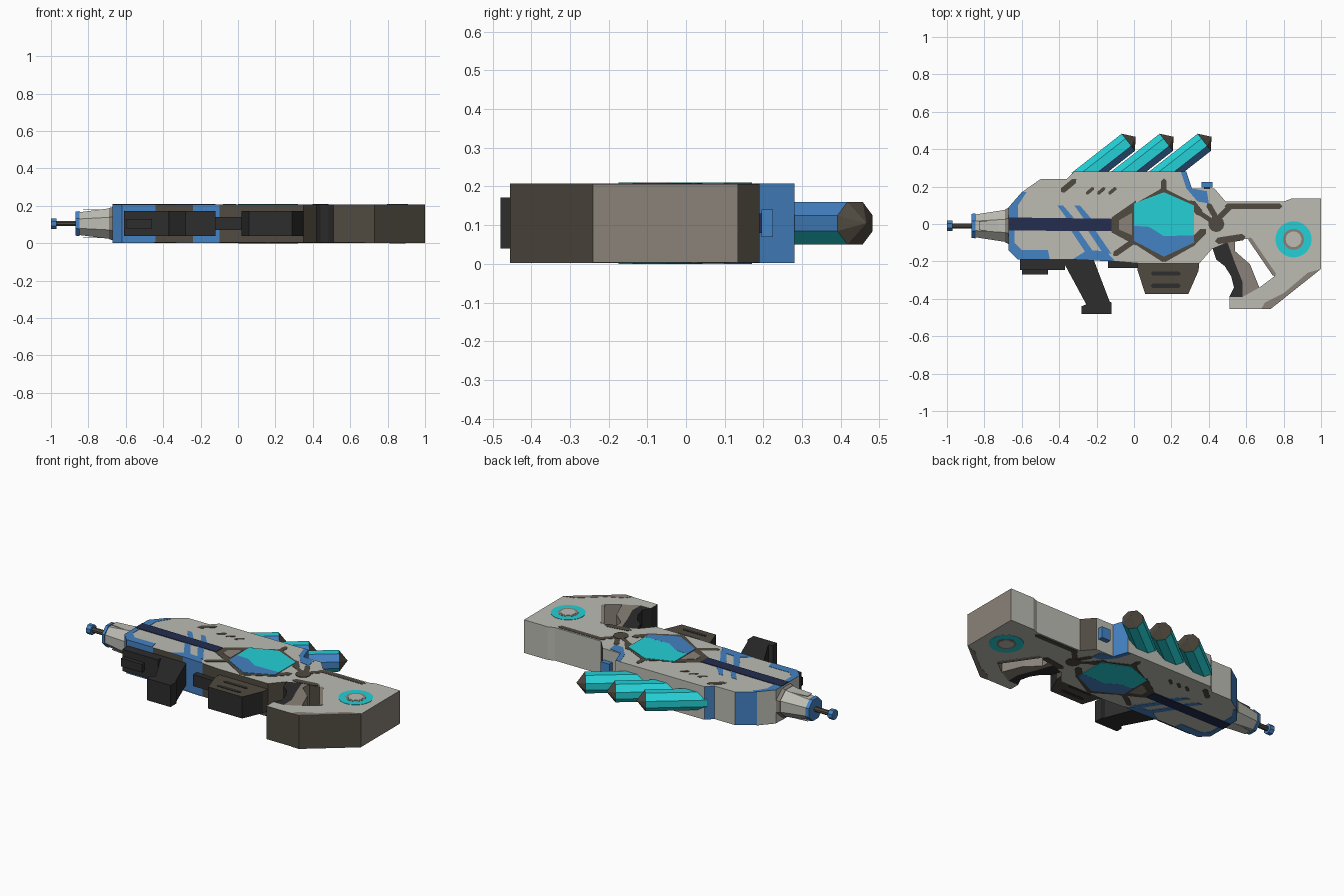
import bpy, bmesh, math
from mathutils import Vector, Matrix

if "Cube" in bpy.data.objects:
    bpy.data.objects.remove(bpy.data.objects["Cube"])

# ---------- palette ----------
def lin(c):
    c /= 255
    return c / 12.92 if c <= 0.04045 else ((c + 0.055) / 1.055) ** 2.4

PALETTE = dict(light=(188, 188, 180), taupe=(138, 130, 121), brown=(80, 74, 64),
               black=(45, 45, 45), blue=(68, 130, 195), navy=(35, 45, 78),
               cyan=(36, 208, 214))
NAMES = list(PALETTE)
MATS = []
for n, rgb in PALETTE.items():
    m = bpy.data.materials.new(n)
    m.diffuse_color = (*[lin(c) for c in rgb], 1)
    m.use_nodes = True
    m.node_tree.nodes["Principled BSDF"].inputs["Base Color"].default_value = m.diffuse_color
    MATS.append(m)

Z0, Z1 = 0.004, 0.206      # slab thickness of the body
MID = 0.105

# ---------- helpers ----------
def finish(name, bm):
    bmesh.ops.recalc_face_normals(bm, faces=bm.faces)
    me = bpy.data.meshes.new(name)
    bm.to_mesh(me)
    bm.free()
    for m in MATS:
        me.materials.append(m)
    ob = bpy.data.objects.new(name, me)
    bpy.context.collection.objects.link(ob)
    return ob

def extrude(bm, pts, z0, z1, cap, sides=None):
    """Prism from an outline; sides gives one colour per edge."""
    lo = [bm.verts.new((x, y, z0)) for x, y in pts]
    hi = [bm.verts.new((x, y, z1)) for x, y in pts]
    for ring in (lo, hi):
        bm.faces.new(ring).material_index = NAMES.index(cap)
    for i in range(len(pts)):
        j = (i + 1) % len(pts)
        f = bm.faces.new((lo[i], lo[j], hi[j], hi[i]))
        f.material_index = NAMES.index(sides[i] if sides else cap)

def prism(name, pts, z0, z1, cap, sides=None):
    bm = bmesh.new()
    extrude(bm, pts, z0, z1, cap, sides)
    return finish(name, bm)

def box(name, x0, x1, y0, y1, z0, z1, mat):
    return prism(name, [(x0, y0), (x1, y0), (x1, y1), (x0, y1)], z0, z1, mat)

def plates(name, outlines, mat, layer=1, base=(Z0, Z1)):
    """Thin painted plates on both flat sides."""
    bm = bmesh.new()
    t = 0.0018 * layer
    for pts in outlines:
        extrude(bm, pts, base[1] - 0.001, base[1] + t, mat)
        extrude(bm, pts, base[0] - t, base[0] + 0.001, mat)
    return finish(name, bm)

def stroke(a, b, w):
    """Outline of a straight bar with pointed ends."""
    a, b = Vector(a), Vector(b)
    d = (b - a).normalized() * w / 2
    n = Vector((-d.y, d.x))
    return [tuple(p) for p in (a - n, a - d, a + n, b + n, b + d, b - n)]

def circle(cx, cy, r, n=24):
    return [(cx + r * math.cos(math.tau * i / n), cy + r * math.sin(math.tau * i / n)) for i in range(n)]

def loft_x(name, rings, mat, sides=8):
    """Faceted barrel along x; rings are (x, half_y, half_z)."""
    bm = bmesh.new()
    loops = []
    for x, ry, rz in rings:
        k = 1 / math.cos(math.pi / sides)
        loops.append([bm.verts.new((x, -0.01 + ry * k * math.cos(math.tau * (i + .5) / sides),
                                    MID + rz * k * math.sin(math.tau * (i + .5) / sides))) for i in range(sides)])
    for a, b in zip(loops, loops[1:]):
        for i in range(sides):
            j = (i + 1) % sides
            bm.faces.new((a[i], a[j], b[j], b[i]))
    bm.faces.new(loops[0])
    bm.faces.new(loops[-1])
    for f in bm.faces:
        f.material_index = NAMES.index(mat)
    return finish(name, bm)

# ---------- main body and stock: x, y, colour of the side that follows ----------
BODY = [(-.67, .09, 'light'), (-.60, .17, 'blue'), (-.50, .24, 'light'), (-.36, .24, 'blue'),
        (-.32, .28, 'light'), (.28, .28, 'blue'), (.31, .19, 'light'), (.43, .19, 'brown'),
        (.49, .12, 'light'), (.80, .12, 'light'), (.84, .135, 'light'), (1, .135, 'taupe'),
        (1, -.24, 'brown'), (.73, -.455, 'brown'), (.51, -.455, 'black'), (.51, -.39, 'brown'),
        (.58, -.39, 'taupe'), (.67, -.34, 'taupe'), (.75, -.28, 'brown'), (.61, -.08, 'brown'),
        (.54, -.08, 'brown'), (.42, -.13, 'brown'), (.35, -.21, 'brown'), (.02, -.21, 'brown'),
        (-.10, -.20, 'blue'), (-.24, -.19, 'brown'), (-.44, -.19, 'blue'), (-.62, -.19, 'blue'),
        (-.67, -.14, 'light')]
prism('body_and_stock', [p[:2] for p in BODY], Z0, Z1, 'light', [p[2] for p in BODY])

# ---------- rear grip ----------
prism('grip_back', [(.54, -.08), (.54, -.145), (.62, -.215), (.67, -.34), (.58, -.39),
                    (.58, -.31), (.54, -.21), (.50, -.10)], Z0, Z1, 'taupe')
prism('grip_front', [(.42, -.13), (.44, -.19), (.485, -.225), (.52, -.28), (.535, -.34), (.51, -.39),
                     (.58, -.39), (.58, -.31), (.54, -.21), (.50, -.09)], Z0, Z1, 'black')

# ---------- magazine and underside parts ----------
prism('magazine', [(.02, -.2), (.35, -.2), (.345, -.25), (.29, -.375), (.06, -.375), (.02, -.25)],
      .04, .172, 'brown', ['brown', 'brown', 'black', 'black', 'black', 'brown'])
plates('magazine_slots', [stroke((.10, y), (.24, y), .022) for y in (-.265, -.33)], 'black', 1, (.04, .172))
box('magazine_connector', -.14, .02, -.235, -.18, .07, .14, 'black')
prism('fore_grip', [(-.39, -.18), (-.22, -.18), (-.13, -.415), (-.12, -.42), (-.12, -.48),
                    (-.28, -.48), (-.28, -.44), (-.255, -.43)], .04, .172, 'black')
box('rail_block', -.61, -.37, -.245, -.18, .04, .172, 'black')
box('rail_foot', -.60, -.46, -.27, -.24, .08, .13, 'black')
box('top_knob', .375, .405, .18, .205, .08, .13, 'navy')
box('top_knob_cap', .36, .42, .195, .225, .07, .14, 'blue')

# ---------- barrel ----------
loft_x('barrel', [(-.855, .06, .06), (-.66, .09, .085)], 'light')
loft_x('barrel_collar', [(-.69, .088, .083), (-.665, .10, .09)], 'taupe')
loft_x('barrel_ring', [(-.868, .064, .064), (-.848, .067, .067)], 'blue')
loft_x('muzzle_rod', [(-.98, .014, .014), (-.86, .014, .014)], 'brown')
loft_x('muzzle_tip', [(-1, .028, .028), (-.97, .028, .028)], 'blue')
plates('barrel_inlays', [[(-.83, .012), (-.68, .028), (-.68, -.048), (-.83, -.032)]], 'light', 1,
       (MID - .075, MID + .075))

# ---------- three energy crystals ----------
SECTION = [(.058, .02), (.025, .055), (-.025, .055), (-.058, .02),
           (-.058, -.02), (-.025, -.055), (.025, -.055), (.058, -.02)]
SECTION_COLOURS = ['blue', 'cyan', 'cyan', 'cyan', 'cyan', 'cyan', 'cyan', 'blue']
ang = math.radians(38)
axis = Vector((math.cos(ang), math.sin(ang), 0))
side = Vector((math.sin(ang), -math.cos(ang), 0))
for k in range(3):
    bm = bmesh.new()
    end = Vector((-.03 + .203 * k, .437, MID))
    root = end - axis * .34
    rings = [[bm.verts.new(c + side * u + Vector((0, 0, z))) for u, z in SECTION] for c in (root, end)]
    apex = bm.verts.new(end + axis * .048)
    bm.faces.new(rings[0])
    for i in range(8):
        j = (i + 1) % 8
        f = bm.faces.new((rings[0][i], rings[0][j], rings[1][j], rings[1][i]))
        f.material_index = NAMES.index(SECTION_COLOURS[i])
        f = bm.faces.new((rings[1][i], rings[1][j], apex))
        f.material_index = NAMES.index('brown')
    finish(f'crystal_{k + 1}', bm)

# ---------- painted plates on both flat sides ----------
plates('center_band', [[(-.67, .035), (-.12, .028), (-.12, -.038), (-.67, -.035)]], 'navy', 2)
blue = [[(-.67, .03), (-.67, .09), (-.60, .17), (-.575, .17), (-.62, .10), (-.62, .03)],
        [(-.67, -.03), (-.67, -.14), (-.62, -.19), (-.45, -.19), (-.46, -.14), (-.60, -.14), (-.64, -.10), (-.64, -.03)],
        [(-.33, -.19), (-.10, -.20), (-.15, -.145), (-.25, -.14)],
        [(.25, .28), (.28, .28), (.31, .19), (.39, .175), (.40, .11), (.34, .12), (.28, .19)]]
for d in (0, .09):
    blue.append([(-.41 + d, .10), (-.38 + d, .10), (-.32 + d, .03), (-.36 + d, .03)])
    blue.append([(-.34 + d, -.03), (-.30 + d, -.03), (-.21 + d, -.16), (-.26 + d, -.15)])
plates('blue_stripes', blue, 'blue')

# Core surround, disc, vents and stock recesses
brown = [[(-.12, .035), (.01, .125), (.01, -.115), (-.12, -.045)],
         stroke((.16, .16), (.16, .23), .03), stroke((.31, .11), (.35, .06), .04),
         stroke((.35, .06), (.44, 0), .025), stroke((.31, -.10), (.37, -.04), .04),
         stroke((.0, -.09), (-.10, -.16), .03), stroke((.02, .10), (.16, .18), .03),
         stroke((.15, .18), (.31, .10), .03), stroke((.02, -.10), (.16, -.19), .03),
         stroke((.16, -.19), (.32, -.10), .03), stroke((.40, .10), (.44, .03), .03),
         stroke((.50, .095), (.78, .095), .03), stroke((.46, .04), (.51, .09), .03),
         stroke((.45, -.09), (.58, -.07), .035), stroke((-.38, .18), (-.32, .23), .03)]
brown += [stroke((x, .165), (x + .03, .19), .018) for x in (-.25, -.19, -.13)]
plates('brown_recesses', brown, 'brown')
plates('center_disc', [circle(.44, 0, .043, 12)], 'brown', 2)
plates('taupe_panels', [[(-.08, .02), (-.01, .06), (-.01, -.06), (-.08, -.03)]], 'taupe', 2)
plates('stock_edge', [[(1, -.24), (.73, -.455), (.68, -.455), (.70, -.42), (.80, -.37), (.93, -.26)],
                      stroke((.62, -.08), (.75, -.27), .02)], 'taupe')

# Glowing core, upper part cyan and lower part blue
plates('core_glow', [[(0, .11), (.16, .17), (.32, .10), (.32, -.10), (.16, -.175), (0, -.09)]], 'cyan', 2.1)
plates('core_shade', [[(0, -.01), (.08, -.015), (.16, -.065), (.32, -.06), (.32, -.10), (.16, -.175), (0, -.09)]],
       'blue', 2.2)

# Stock ring
plates('stock_ring', [circle(.853, -.082, .097)], 'cyan', 1)
plates('stock_ring_inner', [circle(.853, -.082, .056)], 'taupe', 1.6)
plates('stock_ring_center', [circle(.853, -.082, .042)], 'light', 2.2)
